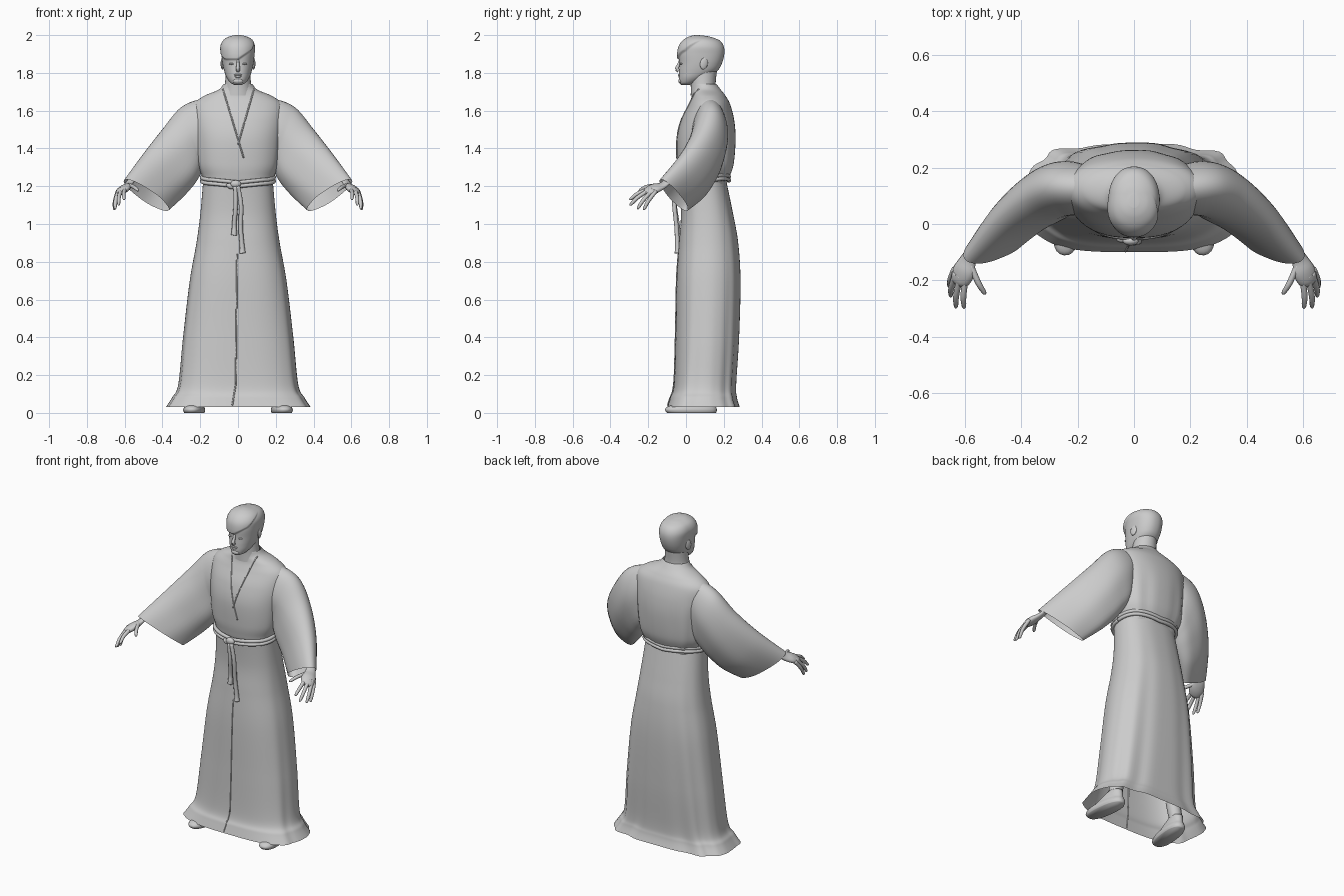
import bpy, bmesh, math
from mathutils import Vector

if "Cube" in bpy.data.objects:
    bpy.data.objects.remove(bpy.data.objects["Cube"])

grey = bpy.data.materials.new("plain_grey")
grey.use_nodes = True
grey.diffuse_color = (0.6, 0.6, 0.6, 1)
grey.node_tree.nodes["Principled BSDF"].inputs["Base Color"].default_value = (0.6, 0.6, 0.6, 1)


def spline(rows, steps):
    """Smooth curve through rows of numbers."""
    out = []
    for i in range(len(rows) - 1):
        a, b, c, d = (rows[max(0, min(len(rows) - 1, i + k))] for k in (-1, 0, 1, 2))
        for s in range(steps):
            t = s / steps
            out.append([q + 0.5 * t * (r - p + t * (2 * p - 5 * q + 4 * r - e + t * (3 * (q - r) + e - p)))
                        for p, q, r, e in zip(a, b, c, d)])
    out.append(list(rows[-1]))
    return out


def ramp(t):
    t = max(0, min(1, t))
    return t * t * (3 - 2 * t)


def skin(name, rings, cap_start=False, cap_end=False):
    """Join equal rings of points into one smooth surface."""
    n = len(rings[0])
    verts = [tuple(p) for ring in rings for p in ring]
    faces = [(r * n + i, r * n + (i + 1) % n, (r + 1) * n + (i + 1) % n, (r + 1) * n + i)
             for r in range(len(rings) - 1) for i in range(n)]
    if cap_start:
        faces.append(tuple(range(n)))
    if cap_end:
        faces.append(tuple(range(len(verts) - n, len(verts))))
    mesh = bpy.data.meshes.new(name)
    mesh.from_pydata(verts, [], faces)
    bm = bmesh.new()
    bm.from_mesh(mesh)
    bmesh.ops.recalc_face_normals(bm, faces=bm.faces)
    bm.to_mesh(mesh)
    bm.free()
    mesh.materials.append(grey)
    mesh.shade_smooth()
    ob = bpy.data.objects.new(name, mesh)
    bpy.context.scene.collection.objects.link(ob)
    return ob


def upright_ring(row, n=64, fold=0.0):
    """Rounded outline at one height: z, half width, front y, back y, squareness."""
    z, rx, yf, yb, p = row
    pts = []
    for i in range(n):
        a = 2 * math.pi * i / n
        c, s = math.cos(a), math.sin(a)
        k = 1 + fold * (1 + s) / 2 * (math.sin(9 * a + 0.6) + 0.6 * math.sin(14 * a + 2))
        x = math.copysign(abs(c) ** (2 / p), c) * rx * k
        y = math.copysign(abs(s) ** (2 / p), s) * (yb - yf) / 2 * k
        pts.append(Vector((x, (yf + yb) / 2 + y, z)))
    return pts


def tube(name, path, steps=5, n=10, side=None, flat=1.0):
    """Round or flattened tube along rows of x, y, z, radius."""
    rows = spline(path, steps)
    pts = [Vector(r[:3]) for r in rows]
    rings = []
    for i, p in enumerate(pts):
        d = (pts[min(i + 1, len(pts) - 1)] - pts[max(i - 1, 0)]).normalized()
        u = Vector(side) if side else (Vector((0, 0, 1)) if abs(d.z) < 0.9 else Vector((1, 0, 0)))
        u = (u - d * u.dot(d)).normalized()
        v = d.cross(u)
        rings.append([p + rows[i][3] * (u * math.cos(a) + v * math.sin(a) * flat)
                      for a in (2 * math.pi * k / n for k in range(n))])
    return skin(name, rings, True, True)


def blob(name, loc, size, rot=(0, 0, 0)):
    bpy.ops.mesh.primitive_uv_sphere_add(segments=20, ring_count=12, location=loc, rotation=rot)
    ob = bpy.context.object
    ob.name = name
    ob.scale = size
    ob.data.materials.append(grey)
    bpy.ops.object.shade_smooth()
    return ob


# Robe: skirt, open at the hem, with folds that deepen downwards
skirt_rows = [(0.03, 0.38, -0.10, 0.282, 3.2), (0.08, 0.348, -0.085, 0.268, 3),
              (0.15, 0.315, -0.065, 0.264, 2.8), (0.4, 0.29, -0.056, 0.28, 2.6),
              (0.7, 0.255, -0.05, 0.288, 2.5), (0.9, 0.22, -0.037, 0.276, 2.4),
              (1.05, 0.2, -0.027, 0.25, 2.4), (1.22, 0.185, -0.035, 0.215, 2.4)]
skirt = spline(skirt_rows, 14)
skin("robe_skirt", [upright_ring(r, 96, 0.022 * (1.22 - r[0])) for r in skirt])

# Robe: bloused upper body
torso_rows = [(1.2, 0.18, -0.03, 0.21, 2.4), (1.25, 0.19, -0.04, 0.23, 2.4),
              (1.32, 0.215, -0.048, 0.252, 2.4), (1.45, 0.23, -0.048, 0.262, 2.3),
              (1.55, 0.24, -0.025, 0.255, 2.2), (1.63, 0.235, 0.012, 0.235, 2.1),
              (1.675, 0.185, 0.03, 0.212, 2), (1.71, 0.105, 0.033, 0.185, 2),
              (1.74, 0.077, 0.033, 0.162, 2)]
torso = spline(torso_rows, 14)
skin("robe_body", [upright_ring(r, 64, 0.014 * ramp((1.62 - r[0]) * 4)) for r in torso])


def on_front(x, z, rows):
    """Front surface y of a robe part."""
    _, rx, yf, yb, p = min(rows, key=lambda r: abs(r[0] - z))
    t = max(0, 1 - abs(x / rx) ** p) ** (1 / p)
    return (yf + yb) / 2 - (yb - yf) / 2 * t


def seam(name, ends, rows, count=14):
    (x0, z0), (x1, z1) = ends
    path = []
    for i in range(count + 1):
        t = i / count
        x, z = x0 + (x1 - x0) * t, z0 + (z1 - z0) * t
        path.append((x, on_front(x, z, rows), z, 0.004))
    tube(name, path, 2, 6)


seam("collar_edge_left", ((0.085, 1.715), (0.0, 1.42)), torso)
seam("collar_edge_right", ((-0.08, 1.715), (0.03, 1.35)), torso)
seam("skirt_front_edge", ((-0.005, 0.84), (-0.012, 0.15)), skirt)
seam("skirt_hem_edge", ((-0.012, 0.15), (-0.03, 0.04)), skirt)

# Sleeves: top point, bottom point and half thickness of each section
sleeve_rows = [(0.10, 0.125, 1.66, 0.15, 0.12, 1.38, 0.06), (0.20, 0.13, 1.66, 0.18, 0.12, 1.30, 0.09),
               (0.305, 0.13, 1.615, 0.205, 0.115, 1.25, 0.097), (0.40, 0.085, 1.50, 0.24, 0.10, 1.20, 0.096),
               (0.50, -0.005, 1.37, 0.30, 0.068, 1.135, 0.083), (0.60, -0.125, 1.235, 0.37, -0.005, 1.07, 0.06)]


def sleeve(name, m):
    rows = spline(sleeve_rows, 8)
    mids = [Vector((r[0] + r[3], r[1] + r[4], r[2] + r[5])) / 2 for r in rows]
    rings = []
    for i, r in enumerate(rows):
        d = mids[min(i + 1, len(mids) - 1)] - mids[max(i - 1, 0)]
        up = (Vector(r[:3]) - Vector(r[3:6])) / 2
        out = d.cross(up).normalized() * r[6]
        ring = []
        for k in range(40):
            a = 2 * math.pi * k / 40
            # Soft drape folds on the hanging half
            drape = 1 + 0.05 * (1 - math.cos(a)) / 2 * math.sin(5 * a + i * 0.12)
            p = mids[i] + up * math.cos(a) + out * math.sin(a) * drape
            ring.append((p.x * m, p.y, p.z))
        rings.append(ring)
    skin(name, rings)


# Hand: knuckle and tip of each finger
fingers = {"index": ((0.598, -0.207, 1.178), (0.604, -0.30, 1.13)),
           "middle": ((0.62, -0.207, 1.17), (0.633, -0.298, 1.1)),
           "ring": ((0.635, -0.19, 1.162), (0.652, -0.258, 1.08)),
           "little": ((0.64, -0.172, 1.155), (0.656, -0.225, 1.075)),
           "thumb": ((0.57, -0.165, 1.2), (0.528, -0.25, 1.178))}

for side, m in (("left", 1), ("right", -1)):
    sleeve(side + "_sleeve", m)
    arm = [(0.47, 0.01, 1.32, 0.02), (0.53, -0.05, 1.275, 0.028), (0.58, -0.115, 1.21, 0.028),
           (0.602, -0.165, 1.188, 0.042), (0.617, -0.2, 1.172, 0.036), (0.622, -0.215, 1.165, 0.02)]
    tube(side + "_hand", [(x * m, y, z, r) for x, y, z, r in arm], 5, 14, (0.75 * m, 0.4, -0.3), 0.5)
    for finger, (a, b) in fingers.items():
        a, b = Vector(a), Vector(b)
        start, mid = a + (a - b) * 0.25, (a + b) / 2 + Vector((0.004, 0, 0.008))
        path = [(*start, 0.011), (*mid, 0.0105), (*(a * 0.1 + b * 0.9), 0.008), (*b, 0.003)]
        tube(side + "_" + finger + "_finger", [(x * m, y, z, r) for x, y, z, r in path], 4, 8)
    # Low shoes with flat soles, and shins under the robe
    shoe = [(0.0, 0.05, -0.10, 0.16, 2.4), (0.015, 0.055, -0.112, 0.165, 2.4),
            (0.032, 0.05, -0.10, 0.16, 2.4), (0.048, 0.042, -0.055, 0.155, 2.2), (0.09, 0.036, 0.05, 0.15, 2)]
    ob = skin(side + "_shoe", [upright_ring(r, 28) for r in spline(shoe, 3)], True, True)
    ob.location.x = 0.235 * m
    ob.rotation_euler.z = 0.12 * m
    tube(side + "_shin", [(0.225 * m, 0.1, 0.07, 0.036), (0.215 * m, 0.1, 0.12, 0.04), (0.2 * m, 0.1, 0.18, 0.04)])

# Neck, and head with a swept fringe raised over the forehead, low on one side
skin("neck", [upright_ring(r, 28) for r in spline(
    [(1.68, 0.085, 0.025, 0.17, 2), (1.735, 0.07, 0.025, 0.157, 2), (1.82, 0.064, 0.02, 0.165, 2)], 5)])
head_rows = [(1.737, 0.02, -0.025, 0.02, 2), (1.748, 0.04, -0.035, 0.06, 2), (1.775, 0.06, -0.037, 0.11, 2.1),
             (1.81, 0.073, -0.036, 0.165, 2.2), (1.85, 0.082, -0.034, 0.19, 2.2), (1.9, 0.088, -0.036, 0.203, 2.2),
             (1.94, 0.09, -0.028, 0.2, 2.1), (1.97, 0.077, -0.005, 0.18, 2), (1.988, 0.05, 0.03, 0.14, 2),
             (1.996, 0.018, 0.06, 0.105, 2)]
head = [upright_ring(r, 96) for r in spline(head_rows, 10)]
for p in [p for ring in head for p in ring]:
    edge = 1.868 + max(0, p.x) * 0.7 + max(0, p.y) * 0.6
    raise_by = 0.011 * ramp((p.z - edge) / 0.008) * ramp((0.11 - p.y) / 0.1)
    out = Vector((p.x, p.y - 0.08, (p.z - 1.88) * 0.4)).normalized()
    p += out * raise_by
skin("head", head, True, True)

# Face
tube("nose", [(0, -0.03, 1.872, 0.006), (0, -0.039, 1.845, 0.008),
              (0, -0.048, 1.822, 0.011), (0, -0.038, 1.81, 0.009)], 4, 10)
blob("upper_lip", (0, -0.035, 1.79), (0.02, 0.007, 0.005))
blob("lower_lip", (0, -0.034, 1.781), (0.018, 0.007, 0.006))
blob("chin", (0, -0.029, 1.757), (0.026, 0.012, 0.014))
for side, m in (("left", 1), ("right", -1)):
    blob(side + "_eye", (0.034 * m, -0.025, 1.848), (0.015, 0.008, 0.005))
    blob(side + "_ear", (0.082 * m, 0.095, 1.85), (0.009, 0.021, 0.032), (-0.2, 0, 0.25 * m))

# Rope belt: two cords round the waist, rising towards the back
for name, lift in (("belt_lower_cord", 0), ("belt_upper_cord", 0.02)):
    path = []
    for p in upright_ring((1.2, 0.191, -0.046, 0.228, 2.4), 48):
        path.append((p.x, p.y, 1.2 + lift + 0.015 * min(1, abs(p.x) / 0.15) + max(0, p.y) * 0.13, 0.0105))
    tube(name, path + [path[0]], 2, 8)
blob("belt_knot", (-0.012, -0.06, 1.212), (0.028, 0.016, 0.02))
blob("belt_loop", (-0.04, -0.053, 1.2), (0.024, 0.014, 0.014), (0, 0.4, 0))
tube("belt_end_short", [(-0.015, -0.065, 1.2, 0.011), (-0.012, -0.06, 1.1, 0.012), (-0.02, -0.045, 1.0, 0.012),
                        (-0.02, -0.045, 0.96, 0.014), (-0.022, -0.045, 0.94, 0.016)])
tube("belt_end_long", [(0.0, -0.065, 1.2, 0.011), (0.016, -0.062, 1.1, 0.012), (0.014, -0.05, 0.98, 0.012),
                       (0.022, -0.045, 0.88, 0.013), (0.024, -0.045, 0.845, 0.017)])
